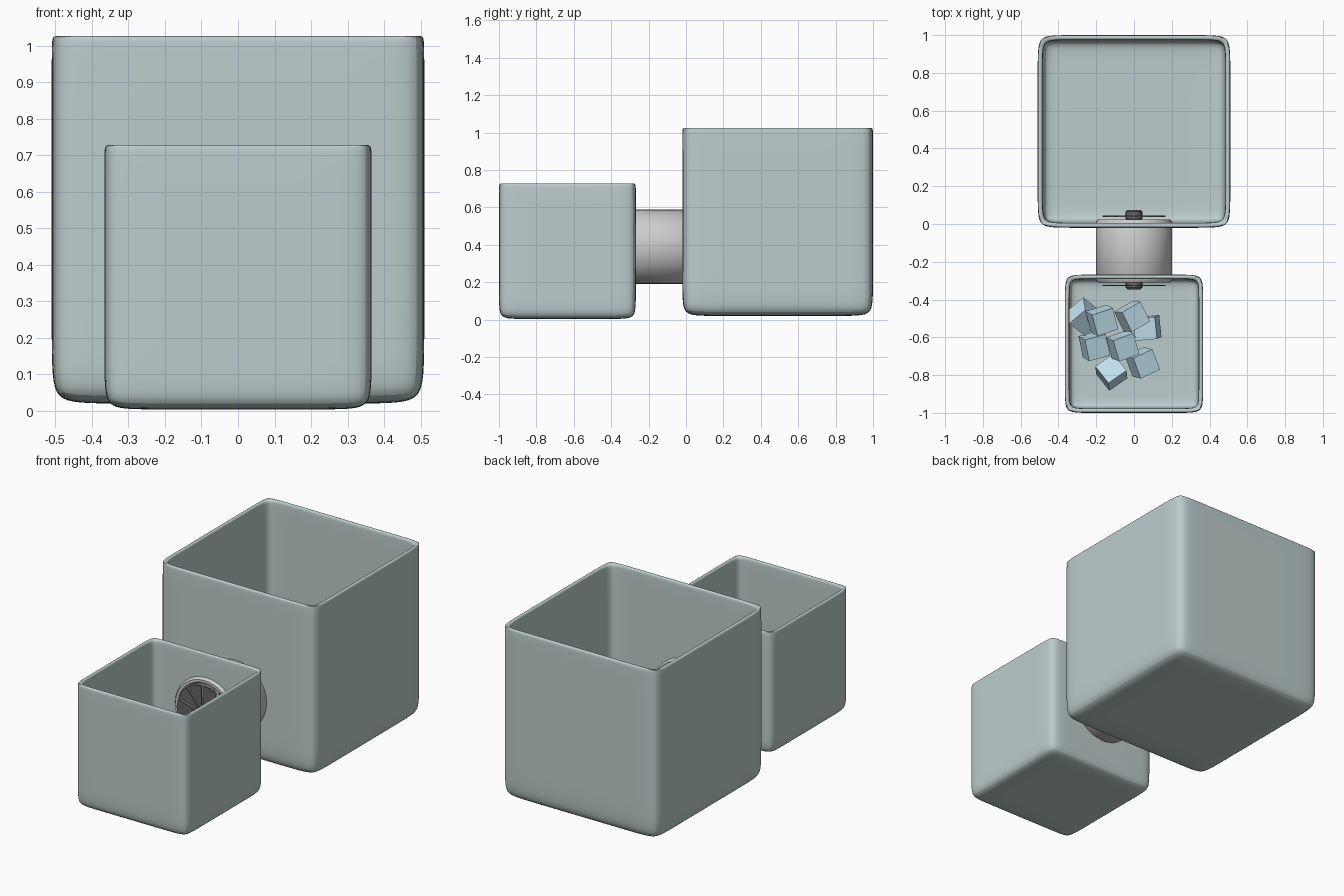
import bpy, bmesh
from math import sin, cos, pi, radians

if "Cube" in bpy.data.objects:
    bpy.data.objects.remove(bpy.data.objects["Cube"])

AXIS_Z = 0.39  # height of the connecting pipe


def material(name, rgb):
    m = bpy.data.materials.new(name)
    m.diffuse_color = (*rgb, 1)
    m.use_nodes = True
    m.node_tree.nodes["Principled BSDF"].inputs["Base Color"].default_value = m.diffuse_color
    return m


def new_object(name, bm, mat=None):
    mesh = bpy.data.meshes.new(name)
    bm.to_mesh(mesh)
    bm.free()
    ob = bpy.data.objects.new(name, mesh)
    bpy.context.collection.objects.link(ob)
    if mat:
        mesh.materials.append(mat)
    return ob


def smooth(ob, angle=35):
    bpy.ops.object.select_all(action='DESELECT')
    ob.select_set(True)
    bpy.context.view_layer.objects.active = ob
    bpy.ops.object.shade_smooth_by_angle(angle=radians(angle))


def lathe(name, profile, sides, mat=None):
    """Closed (radius, y) profile turned around the pipe axis."""
    bm = bmesh.new()
    rings = [[bm.verts.new((r * cos(2 * pi * i / sides), y, AXIS_Z + r * sin(2 * pi * i / sides)))
              for i in range(sides)] for r, y in profile]
    for a, b in zip(rings, rings[1:] + rings[:1]):
        for i in range(sides):
            j = (i + 1) % sides
            bm.faces.new((a[i], a[j], b[j], b[i]))
    bmesh.ops.recalc_face_normals(bm, faces=bm.faces)
    return new_object(name, bm, mat)


glass = material("tank_grey_green", (0.50, 0.61, 0.60))
dark = material("fan_dark", (0.13, 0.13, 0.13))
ice = material("ice_blue", (0.53, 0.76, 0.86))

# Cutter for the pipe openings
cutter_bm = bmesh.new()
bmesh.ops.create_cone(cutter_bm, cap_ends=True, segments=32, radius1=0.198, radius2=0.198, depth=0.5)
cutter = new_object("pipe_cutter", cutter_bm)
cutter.location = (0, -0.14, AXIS_Z)
cutter.rotation_euler.x = pi / 2
cutter.hide_render = True
cutter.hide_viewport = True


# Open tanks: cage with support loops, walls, subdivision, pipe opening
def tank(name, half, cy, z0, z1, d, wall):
    bm = bmesh.new()
    bmesh.ops.create_cube(bm, size=1)
    for v in bm.verts:
        v.co = (v.co.x * 2 * half, cy + v.co.y * 2 * half, z0 if v.co.z < 0 else z1)
    cuts = [((s * (half - d), 0, 0), (1, 0, 0)) for s in (-1, 1)]
    cuts += [((0, cy + s * (half - d), 0), (0, 1, 0)) for s in (-1, 1)]
    cuts += [((0, 0, z), (0, 0, 1)) for z in (z0 + d, z1 - 0.03)]
    for co, no in cuts:
        bmesh.ops.bisect_plane(bm, geom=bm.verts[:] + bm.edges[:] + bm.faces[:],
                               plane_co=co, plane_no=no)
    top = [f for f in bm.faces if f.calc_center_median().z > z1 - 0.001]
    bmesh.ops.delete(bm, geom=top, context='FACES')
    ob = new_object(name, bm, glass)
    s = ob.modifiers.new("walls", 'SOLIDIFY')
    s.thickness = wall
    s.offset = -1
    s.use_even_offset = True
    s.edge_crease_rim = 0.4
    sub = ob.modifiers.new("rounding", 'SUBSURF')
    sub.levels = sub.render_levels = 3
    b = ob.modifiers.new("pipe_opening", 'BOOLEAN')
    b.object = cutter
    b.operation = 'DIFFERENCE'
    smooth(ob)
    return ob


tank("large_tank", 0.51, 0.49, 0.02, 1.027, 0.13, 0.026)
tank("small_tank", 0.366, -0.634, 0.004, 0.729, 0.10, 0.024)

# Hollow connecting pipe with softened lips
smooth(lathe("connecting_pipe", [(0.2, -0.297), (0.19, -0.31), (0.175, -0.31), (0.165, -0.297),
                                 (0.165, 0.012), (0.175, 0.025), (0.19, 0.025), (0.2, 0.012)], 32), 50)

# Fans at both pipe ends: hub and flat wedge blades
for name, y, h0, h1 in (("small_tank_fan", -0.326, -0.346, -0.300),
                        ("large_tank_fan", 0.041, 0.016, 0.075)):
    smooth(lathe(name + "_hub", [(0.001, h0), (0.035, h0), (0.044, h0 + 0.01),
                                 (0.044, h1 - 0.01), (0.035, h1), (0.001, h1)], 20, dark))
    bm = bmesh.new()
    n = 10
    for k in range(n):
        a = 2 * pi * k / n
        outline = [(0.035, -0.2), (0.165, -0.27), (0.168, 0), (0.165, 0.27), (0.035, 0.2)]
        face = bm.faces.new([bm.verts.new((r * cos(a + t), y - 0.003, AXIS_Z + r * sin(a + t)))
                             for r, t in outline])
        ext = bmesh.ops.extrude_face_region(bm, geom=[face])
        bmesh.ops.translate(bm, vec=(0, 0.006, 0),
                            verts=[e for e in ext['geom'] if isinstance(e, bmesh.types.BMVert)])
    bmesh.ops.recalc_face_normals(bm, faces=bm.faces)
    new_object(name + "_blades", bm, dark)

# Heap of ice cubes: position, then tilt and turn in degrees
cubes = [(-0.265, -0.49, 0.12, 30, -20, 40), (-0.17, -0.51, 0.24, 14, 14, 18),
         (-0.01, -0.49, 0.24, 12, 18, 30), (0.07, -0.55, 0.11, 4, -12, 5),
         (-0.21, -0.645, 0.12, 14, 14, 15), (-0.06, -0.645, 0.22, 14, 16, 20),
         (0.045, -0.735, 0.12, 14, 18, 25), (-0.12, -0.785, 0.12, -18, 10, 35)]
for i, (x, y, z, rx, ry, rz) in enumerate(cubes):
    bm = bmesh.new()
    bmesh.ops.create_cube(bm, size=0.118)
    ob = new_object(f"ice_cube_{i + 1}", bm, ice)
    ob.location = (x, y, z)
    ob.rotation_euler = (radians(rx), radians(ry), radians(rz))
